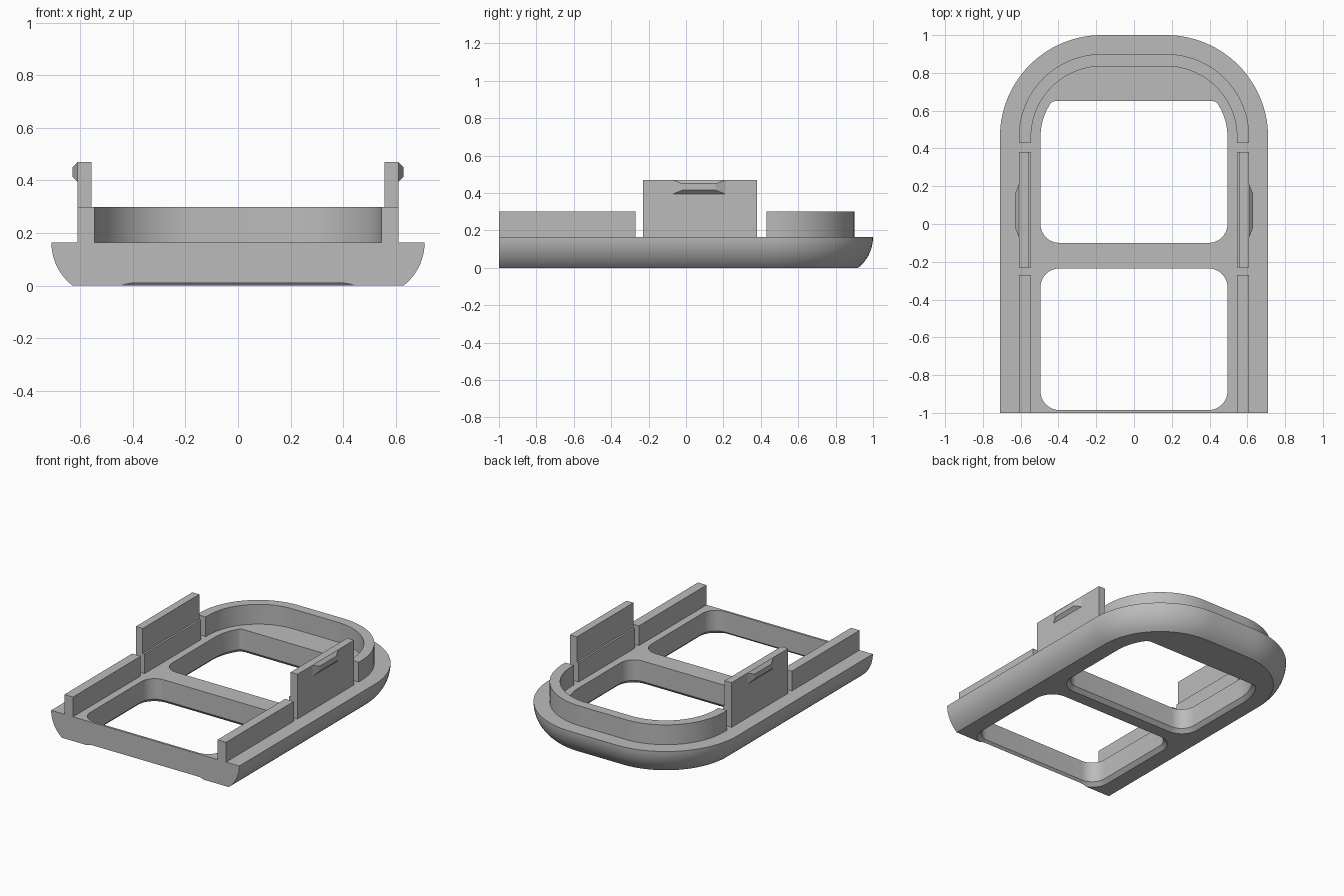
import bpy
import bmesh
from math import sin, cos, radians, sqrt, atan2, degrees

if "Cube" in bpy.data.objects:
    bpy.data.objects.remove(bpy.data.objects["Cube"], do_unlink=True)

grey = bpy.data.materials.new("plain grey")
grey.use_nodes = True
grey.diffuse_color = (0.5, 0.5, 0.5, 1)
grey.node_tree.nodes["Principled BSDF"].inputs["Base Color"].default_value = (0.5, 0.5, 0.5, 1)

DECK = 0.165           # top of the base plate
RAIL_TOP = 0.30
CLIP_TOP = 0.47
CX, CY = 0.17, 0.46    # shared centre of the back corner curves
OUT, INN = 0.61, 0.545  # outer and inner faces of the rails


def loft(name, sections):
    """Bridge equal-length closed loops and cap both ends."""
    bm = bmesh.new()
    rings = [[bm.verts.new(p) for p in s] for s in sections]
    n = len(rings[0])
    for a, b in zip(rings, rings[1:]):
        for i in range(n):
            j = (i + 1) % n
            bm.faces.new((a[i], a[j], b[j], b[i]))
    bm.faces.new(rings[0][::-1])
    bm.faces.new(rings[-1])
    bmesh.ops.recalc_face_normals(bm, faces=bm.faces)
    mesh = bpy.data.meshes.new(name)
    bm.to_mesh(mesh)
    bm.free()
    mesh.materials.append(grey)
    ob = bpy.data.objects.new(name, mesh)
    bpy.context.collection.objects.link(ob)
    return ob


def arc(cx, cy, r, start, end, steps=10):
    angles = [radians(start + (end - start) * i / steps) for i in range(steps + 1)]
    return [(cx + r * cos(a), cy + r * sin(a)) for a in angles]


def mirrored(half):
    return half + [(-x, y) for x, y in reversed(half)]


def at_height(loop, z):
    return [(x, y, z) for x, y in loop]


def box(name, side, x0, x1, y0, y1, z0, z1):
    loop = [(side * x0, y0), (side * x1, y0), (side * x1, y1), (side * x0, y1)]
    return loft(name, [at_height(loop, z0), at_height(loop, z1)])


def select_only(ob):
    bpy.ops.object.select_all(action='DESELECT')
    ob.select_set(True)
    bpy.context.view_layer.objects.active = ob


# Base plate with a rounded underside
R = 0.21
layers = []
for i in range(11):
    z = DECK * i / 10
    inset = R - sqrt(R * R - (DECK - z) ** 2)
    half = [(0.71 - inset, -1)] + arc(CX, CY, 0.54 - inset, 0, 90, 28)
    layers.append(at_height(mirrored(half), z))
base = loft("base_plate", layers)


# Window openings, flared at the bottom edge
def front_window(d):
    return mirrored(arc(0.395, -0.885, 0.1 + d, -90, 0) +
                    arc(0.395, -0.335, 0.1 + d, 0, 90))


def back_window(d):
    big, small, top = 0.325, 0.03, 0.65
    dy = top - small - CY
    dx = sqrt((big - small) ** 2 - dy ** 2)
    turn = degrees(atan2(dy, dx))
    return mirrored(arc(0.395, 0, 0.1 + d, -90, 0) +
                    arc(CX, CY, big + d, 0, turn) +
                    arc(CX + dx, CY + dy, small + d, turn, 90, 6)[1:])


FLARE = 0.025
for name, shape in (("front_window", front_window), ("back_window", back_window)):
    cutter = loft(name + "_cutter", [at_height(shape(FLARE + 0.01), -0.01),
                                     at_height(shape(0), FLARE),
                                     at_height(shape(0), 0.3)])
    cutter.hide_render = True
    select_only(base)
    cut = base.modifiers.new(name, 'BOOLEAN')
    cut.operation = 'DIFFERENCE'
    cut.solver = 'EXACT'
    cut.object = cutter
    bpy.ops.object.modifier_apply(modifier=cut.name)
    bpy.data.objects.remove(cutter, do_unlink=True)

# Curved rail around the back
outer = mirrored([(OUT, 0.43)] + arc(CX, CY, OUT - CX, 0, 90, 28))
inner = mirrored([(INN, 0.43)] + arc(CX, CY, INN - CX, 0, 90, 28))
back_rail = loft("back_rail", [
    [(*o, DECK), (*o, RAIL_TOP), (*i, RAIL_TOP), (*i, DECK)]
    for o, i in zip(outer, inner)])

for ob in (base, back_rail):
    select_only(ob)
    bpy.ops.object.shade_smooth_by_angle(angle=radians(30))

# Straight rails, clips and catches on both sides
for label, s in (("left", 1), ("right", -1)):
    box(label + "_front_rail", s, INN, OUT, -1, -0.27, DECK, RAIL_TOP)

    # Clip: thicker foot, thinner upper wall
    section = [(OUT, DECK), (OUT, CLIP_TOP), (0.558, CLIP_TOP),
               (0.558, RAIL_TOP), (INN, RAIL_TOP), (INN, DECK)]
    loft(label + "_clip", [[(s * x, y, z) for x, z in section] for y in (-0.23, 0.38)])

    # Catch: bevelled ridge on the outer face of the clip
    def ridge(x, y0, y1, z0, z1):
        return [(s * x, y0, z0), (s * x, y1, z0), (s * x, y1, z1), (s * x, y0, z1)]
    loft(label + "_catch", [ridge(OUT, -0.07, 0.21, 0.395, CLIP_TOP),
                            ridge(0.63, -0.02, 0.16, 0.415, 0.45)])
